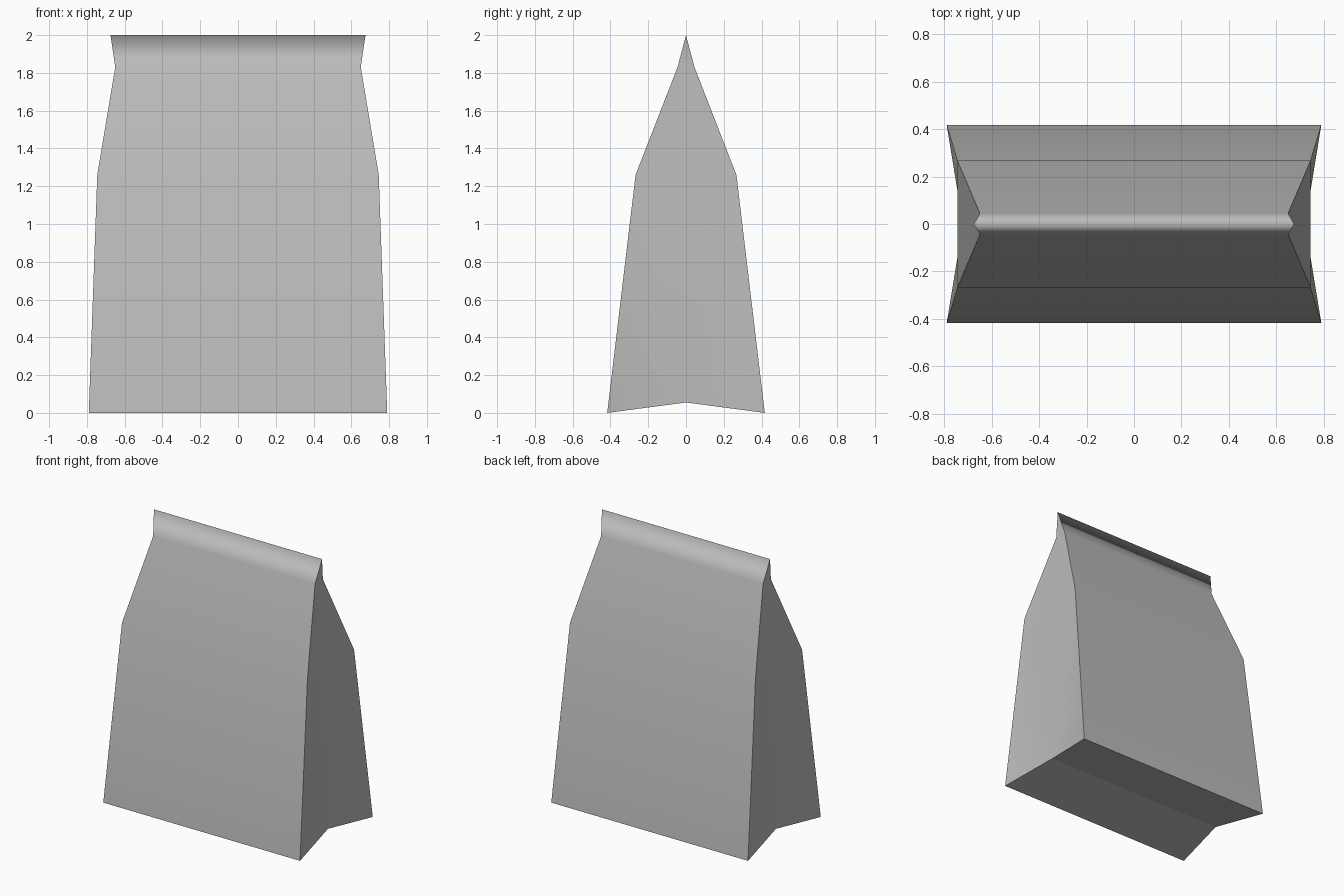
import bpy
import bmesh
import math

cube = bpy.data.objects.get("Cube")
if cube:
    bpy.data.objects.remove(cube, do_unlink=True)

# Paper colour
paper = bpy.data.materials.new("grey paper")
paper.use_nodes = True
colour = (0.5, 0.5, 0.5, 1)
paper.diffuse_color = colour
paper.node_tree.nodes["Principled BSDF"].inputs["Base Color"].default_value = colour

# Bag outline rows: half width, half depth, height
rows = [(0.79, 0.417, 0), (0.745, 0.267, 1.26), (0.65, 0.045, 1.83)]
ridge_x, top = 0.675, 2.0
fold_x, fold_z = 0.722, 0.055

bm = bmesh.new()
corner = {(sx, sy, i): bm.verts.new((sx * x, sy * y, z))
          for i, (x, y, z) in enumerate(rows) for sx in (-1, 1) for sy in (-1, 1)}
ridge = {s: bm.verts.new((s * ridge_x, 0, top)) for s in (-1, 1)}
fold = {s: bm.verts.new((s * fold_x, 0, fold_z)) for s in (-1, 1)}
last = len(rows) - 1

# Front and back panels, closed at the top ridge, and the folded base
for sy in (-1, 1):
    for i in range(last):
        bm.faces.new([corner[-1, sy, i], corner[1, sy, i],
                      corner[1, sy, i + 1], corner[-1, sy, i + 1]])
    bm.faces.new([corner[-1, sy, last], corner[1, sy, last], ridge[1], ridge[-1]])
    bm.faces.new([corner[-1, sy, 0], corner[1, sy, 0], fold[1], fold[-1]])

# Side gussets
for sx in (-1, 1):
    for sy in (-1, 1):
        bm.faces.new([fold[sx], corner[sx, sy, 0], corner[sx, sy, 1]])
    bm.faces.new([fold[sx], corner[sx, -1, 1], corner[sx, 1, 1]])
    for i in range(1, last):
        bm.faces.new([corner[sx, -1, i], corner[sx, 1, i],
                      corner[sx, 1, i + 1], corner[sx, -1, i + 1]])
    bm.faces.new([corner[sx, -1, last], corner[sx, 1, last], ridge[sx]])

# Soft bends on the panels and rolled ridge, crisp corners elsewhere
bmesh.ops.recalc_face_normals(bm, faces=bm.faces)
for face in bm.faces:
    face.smooth = True
for edge in bm.edges:
    on_ridge = all(v in ridge.values() for v in edge.verts)
    on_fold = all(v in fold.values() for v in edge.verts)
    edge.smooth = on_ridge or (not on_fold and edge.calc_face_angle() < math.radians(35))

mesh = bpy.data.meshes.new("paper_bag")
bm.to_mesh(mesh)
bm.free()
mesh.materials.append(paper)
bag = bpy.data.objects.new("paper_bag", mesh)
bpy.context.collection.objects.link(bag)
